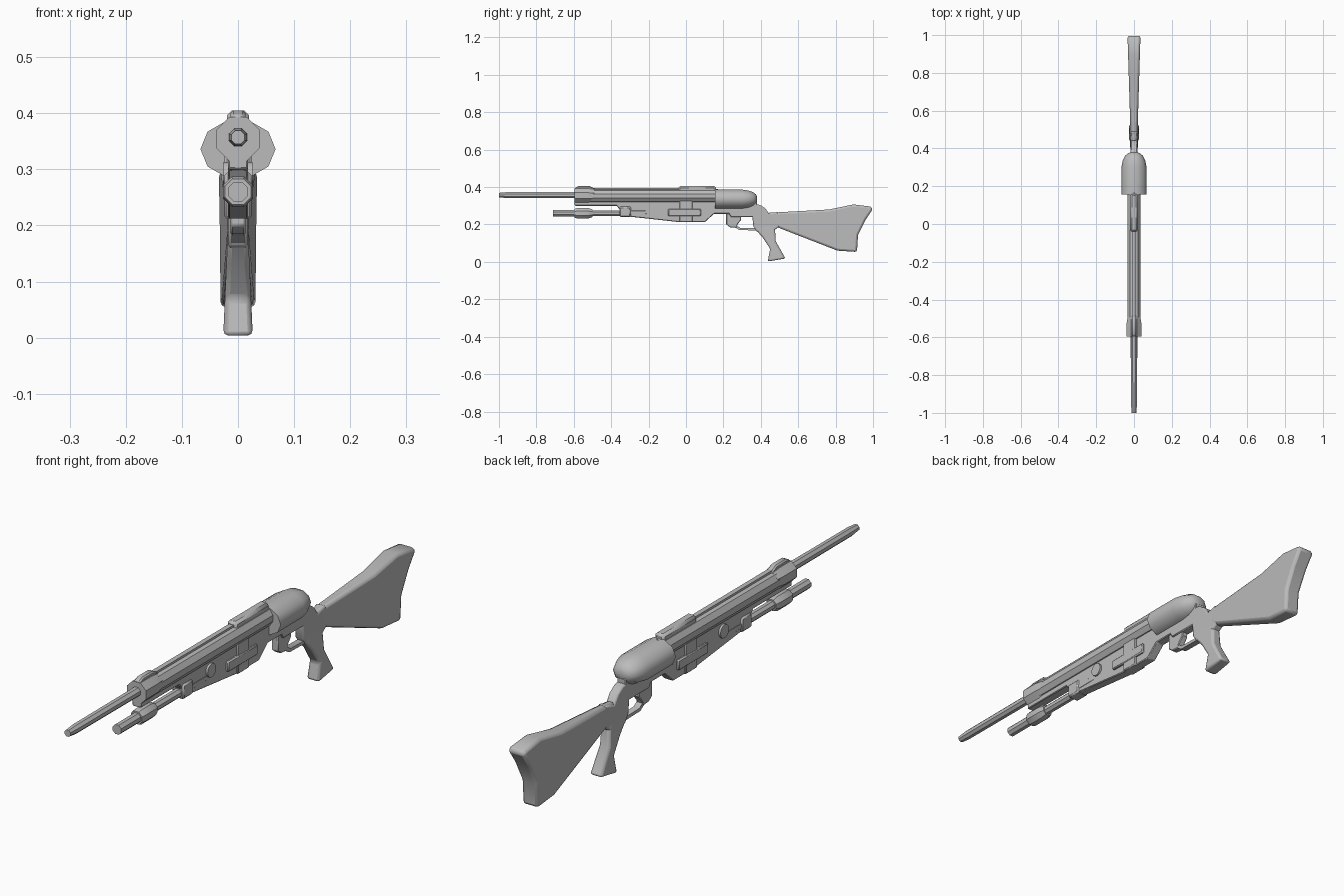
import bpy, bmesh, math
from math import cos, sin, pi

cube = bpy.data.objects.get("Cube")
if cube:
    bpy.data.objects.remove(cube, do_unlink=True)

grey = bpy.data.materials.new("plain_grey")
grey.use_nodes = True
grey.diffuse_color = (0.5, 0.5, 0.5, 1)
grey.node_tree.nodes["Principled BSDF"].inputs["Base Color"].default_value = (0.5, 0.5, 0.5, 1)


def finish(name, bm, bevel=0, segments=1, smooth=35):
    bmesh.ops.recalc_face_normals(bm, faces=bm.faces)
    mesh = bpy.data.meshes.new(name)
    bm.to_mesh(mesh)
    bm.free()
    mesh.materials.append(grey)
    obj = bpy.data.objects.new(name, mesh)
    bpy.context.collection.objects.link(obj)
    if bevel:
        mod = obj.modifiers.new("Bevel", 'BEVEL')
        mod.width, mod.segments = bevel, segments
        mod.limit_method, mod.angle_limit = 'ANGLE', math.radians(40)
    bpy.ops.object.select_all(action='DESELECT')
    obj.select_set(True)
    bpy.context.view_layer.objects.active = obj
    bpy.ops.object.shade_smooth_by_angle(angle=math.radians(smooth))
    return obj


def turned(name, z, profile, sides=8, phase=0.5, squash=1, smooth=35):
    """Closed tube along y from (y, radius) pairs."""
    bm = bmesh.new()
    rings = []
    for y, r in profile:
        angles = [2 * pi * (i + phase) / sides for i in range(sides)]
        rings.append([bm.verts.new((r * cos(a), y, z + squash * r * sin(a))) for a in angles])
    for a, b in zip(rings, rings[1:]):
        for i in range(sides):
            j = (i + 1) % sides
            bm.faces.new((a[i], a[j], b[j], b[i]))
    bm.faces.new(rings[0])
    bm.faces.new(rings[-1])
    return finish(name, bm, smooth=smooth)


def plate(name, outline, half, bevel=0, segments=1):
    """Side outline of (y, z) points; half is a width or a rule of (y, z)."""
    width = half if callable(half) else lambda y, z: half
    bm = bmesh.new()
    left = [bm.verts.new((width(y, z), y, z)) for y, z in outline]
    right = [bm.verts.new((-width(y, z), y, z)) for y, z in outline]
    bm.faces.new(left)
    bm.faces.new(right)
    for i in range(len(outline)):
        j = (i + 1) % len(outline)
        bm.faces.new((left[i], left[j], right[j], right[i]))
    return finish(name, bm, bevel, segments)


def block(name, y0, y1, z0, z1, half, bevel=0):
    return plate(name, [(y0, z0), (y1, z0), (y1, z1), (y0, z1)], half, bevel)


# Upper barrel, its jacket and the front collar
turned("barrel", 0.357, [(-1, 0.013), (-0.96, 0.017), (-0.55, 0.018)])
turned("barrel_jacket", 0.352, [(-0.52, 0.037), (0.17, 0.037)], 10)
turned("front_collar", 0.354, [(-0.595, 0.042), (-0.525, 0.042), (-0.49, 0.036)])

# Top rib and sight blocks
block("top_rib", -0.5, 0, 0.37, 0.394, 0.009)
plate("front_sight", [(-0.595, 0.37), (-0.595, 0.395), (-0.575, 0.405),
                      (-0.515, 0.405), (-0.485, 0.39), (-0.485, 0.37)], 0.013, 0.005)
block("rear_sight", -0.04, 0.16, 0.36, 0.405, 0.02, 0.009)

# Rounded rear housing
turned("rear_housing", 0.336, [(0.155, 0.067), (0.30, 0.067), (0.335, 0.06), (0.36, 0.048),
                               (0.374, 0.033), (0.38, 0.015)], 10, 0, 0.79, 50)

# Receiver body with a thin rail running forward
plate("receiver", [(-0.595, 0.325), (-0.595, 0.30), (-0.37, 0.30), (-0.33, 0.245), (-0.03, 0.212),
                   (0.10, 0.212), (0.15, 0.257), (0.23, 0.257), (0.24, 0.24),
                   (0.38, 0.24), (0.38, 0.325)], 0.018, 0.003)

# Lower tube with its collars
turned("lower_tube", 0.26, [(-0.71, 0.019), (-0.58, 0.019), (-0.5, 0.017), (-0.33, 0.017)])
turned("lower_tube_collar", 0.26, [(-0.595, 0.025), (-0.585, 0.029), (-0.52, 0.029), (-0.5, 0.022)])
block("tube_bracket", -0.355, -0.295, 0.24, 0.295, 0.024, 0.006)
turned("lower_rod", 0.265, [(-0.31, 0.021), (-0.23, 0.021), (-0.2, 0.019), (-0.08, 0.019)])

# Side blocks around the receiver
block("cross_block", -0.095, 0.08, 0.244, 0.283, 0.027, 0.004)
block("upright_block", -0.035, 0.035, 0.212, 0.33, 0.024, 0.004)

# Round side knob lying across the model
bm = bmesh.new()
ends = [[bm.verts.new((x, -0.19 + 0.025 * cos(k * pi / 6), 0.288 + 0.025 * sin(k * pi / 6)))
         for k in range(12)] for x in (-0.026, 0.026)]
for end in ends:
    bm.faces.new(end)
for k in range(12):
    bm.faces.new((ends[0][k], ends[0][k - 1], ends[1][k - 1], ends[1][k]))
finish("side_knob", bm)

# Trigger guard and trigger
plate("guard_front", [(0.215, 0.26), (0.215, 0.20), (0.235, 0.185), (0.27, 0.182), (0.275, 0.20),
                      (0.295, 0.225), (0.295, 0.245), (0.25, 0.26)], 0.013, 0.003)
plate("guard_bar", [(0.255, 0.19), (0.285, 0.17), (0.385, 0.168), (0.385, 0.18),
                    (0.29, 0.182), (0.265, 0.2)], 0.012)

# Neck joining the receiver, grip and stock
plate("neck", [(0.35, 0.31), (0.395, 0.305), (0.425, 0.285), (0.445, 0.255), (0.49, 0.268),
               (0.50, 0.19), (0.46, 0.16), (0.38, 0.16), (0.36, 0.19), (0.355, 0.24)], 0.018, 0.006, 2)

# Pistol grip widening towards its foot
plate("grip", [(0.37, 0.175), (0.41, 0.13), (0.45, 0.07), (0.437, 0.002), (0.532, 0.018),
               (0.48, 0.11), (0.475, 0.19), (0.40, 0.22)],
      lambda y, z: 0.0265 - 0.045 * z, 0.009, 2)

# Shoulder stock widening towards the hollowed butt
plate("stock", [(0.435, 0.262), (0.765, 0.28), (0.895, 0.307), (0.985, 0.296), (1, 0.284),
                (0.96, 0.225), (0.92, 0.145), (0.914, 0.053), (0.81, 0.06), (0.475, 0.19)],
      lambda y, z: 0.017 + 0.0155 * (y - 0.435) / 0.5, 0.011, 2)
